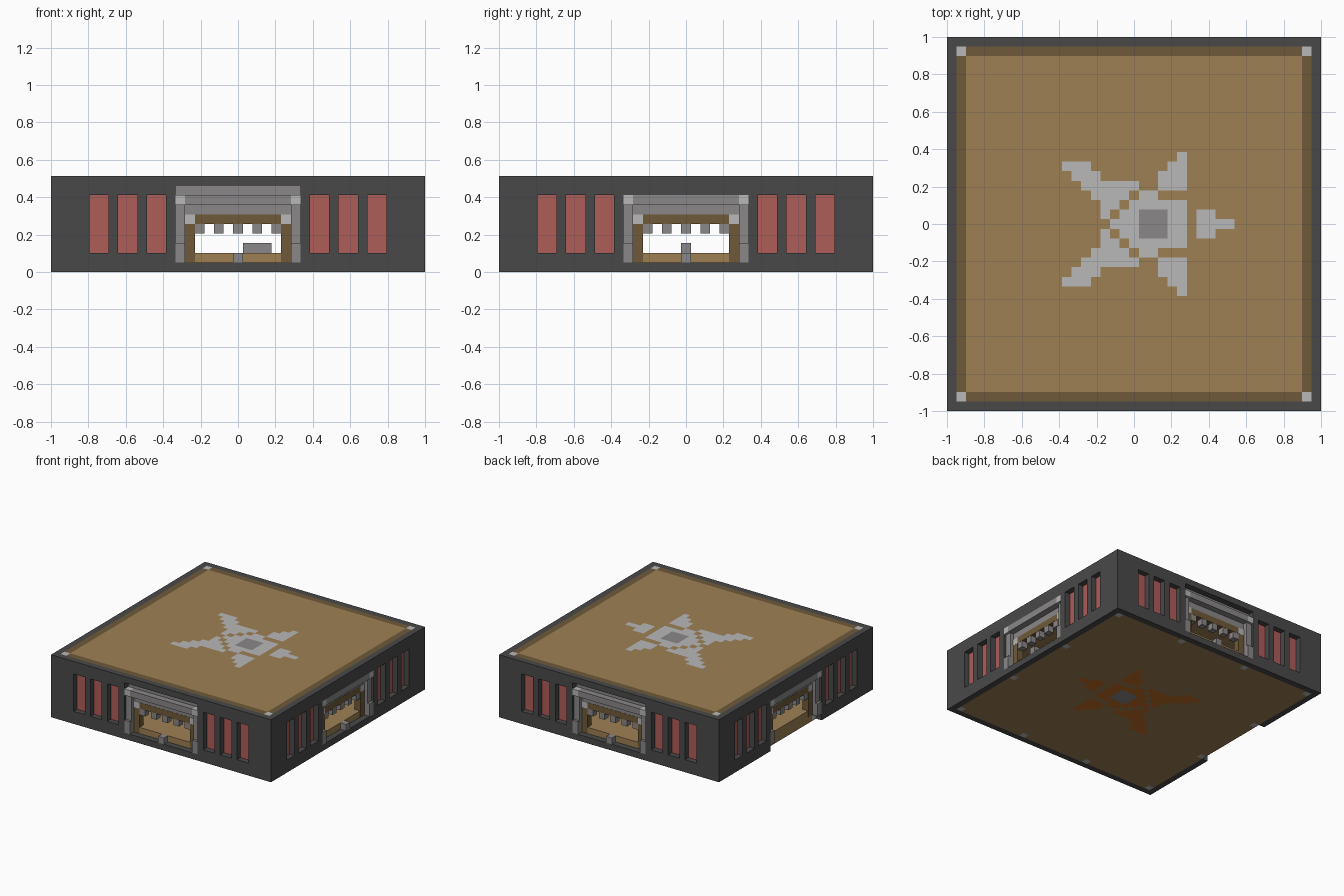
import bpy
import bmesh
from mathutils import Matrix, Vector
from math import pi

cube = bpy.data.objects.get("Cube")
if cube:
    bpy.data.objects.remove(cube, do_unlink=True)

V = 2 / 39  # one building block


def make_mat(name, rgb):
    lin = [((c / 255 + 0.055) / 1.055) ** 2.4 for c in rgb] + [1]
    m = bpy.data.materials.new(name)
    m.use_nodes = True
    m.diffuse_color = lin
    m.node_tree.nodes["Principled BSDF"].inputs["Base Color"].default_value = lin
    return m


DARK = make_mat("dark stone", (73, 73, 73))
TAN = make_mat("tan planks", (157, 128, 83))
BROWN = make_mat("brown timber", (111, 90, 57))
LIGHT = make_mat("light stone", (184, 184, 184))
GREY = make_mat("grey stone", (138, 135, 135))
RED = make_mat("red panel", (174, 93, 89))
ORANGE = make_mat("orange clay", (196, 110, 34))


def link(name, bm, mats):
    mesh = bpy.data.meshes.new(name)
    bm.to_mesh(mesh)
    bm.free()
    for m in mats:
        mesh.materials.append(m)
    ob = bpy.data.objects.new(name, mesh)
    bpy.context.collection.objects.link(ob)
    return ob


def build(name, mat, boxes, turn=0):
    """Boxes are (x0, x1, y0, y1, z0, z1) in block units."""
    bm = bmesh.new()
    for x0, x1, y0, y1, z0, z1 in boxes:
        size = Vector((x1 - x0, y1 - y0, z1 - z0)) * V
        mid = Vector((x0 + x1, y0 + y1, z0 + z1)) * V / 2
        bmesh.ops.create_cube(bm, size=1, matrix=Matrix.Translation(mid) @ Matrix.Diagonal(size).to_4x4())
    bm.transform(Matrix.Rotation(turn * pi / 2, 4, "Z"))
    link(name, bm, [mat])


def slab(name, mats, z0, z1, rule):
    """A tiled plate whose tile colours follow a rule."""
    bm = bmesh.new()
    bmesh.ops.create_grid(bm, x_segments=37, y_segments=37, size=18.5 * V,
                          matrix=Matrix.Translation((0, 0, z1 * V)))
    for f in bm.faces:
        c = f.calc_center_median() / V
        f.material_index = rule(round(c.x), round(c.y))
    ob = link(name, bm, mats)
    mod = ob.modifiers.new("thickness", "SOLIDIFY")
    mod.thickness = (z1 - z0) * V
    mod.offset = -1


def pair(x0, x1, *rest):
    """A box and its mirror image across x."""
    return [(x0, x1, *rest), (-x1, -x0, *rest)]


OUT = (-19.5, -18.5)   # outer wall layer
INN = (-18.5, -17.5)   # inner wall layer

for turn, side in enumerate(("front", "right", "back", "left")):
    door_top = 8 if turn % 2 else 9

    # outer wall, with window slots and a doorway
    wall = [(-6.5, 6.5, *OUT, door_top, 10)]
    if side != "left":
        wall.append((-6.5, 6.5, *OUT, 0, 1))
    for z0, z1 in ((0, 2), (8, 10)):
        wall += [(6.5, 18.5, *OUT, z0, z1), (-19.5, -6.5, *OUT, z0, z1)]
    for x in (6.5, 9.5, 12.5):
        wall += pair(x, x + 1, *OUT, 2, 8)
    wall += [(15.5, 18.5, *OUT, 2, 8), (-19.5, -15.5, *OUT, 2, 8)]
    build(side + "_outer_wall", DARK, wall, turn)

    # recessed red panels
    panels = []
    for x in (7.5, 10.5, 13.5):
        panels += pair(x, x + 2, -18.6, -18.5, 2, 8)
    build(side + "_window_panels", RED, panels, turn)

    # inner wall
    build(side + "_inner_wall", TAN, pair(6.5, 17.5, *INN, 2, 9), turn)

    # stone doorway surround: bases, set-back posts, caps and lintel
    surround = pair(5.5, 6.5, *OUT, 1, 3) + pair(5.5, 6.5, -19.1, -18.5, 3, 7)
    surround += [(-5.5, 5.5, *OUT, 7, 8), (-5.5, 5.5, *INN, 6, 9)]
    build(side + "_door_surround", GREY, surround, turn)
    build(side + "_door_caps", LIGHT, pair(5.5, 6.5, *OUT, 7, 8), turn)
    build(side + "_door_pillars", GREY, pair(5.5, 6.5, *INN, 2, 9), turn)

    # timber door frame with stone corners
    frame = pair(4.5, 5.5, -18.53, -17.5, 1.02, 5) + [(-4.5, 4.5, -18.53, -17.5, 5, 6)]
    build(side + "_door_frame", BROWN, frame, turn)
    build(side + "_frame_corners", LIGHT, pair(4.5, 5.5, -18.55, -17.5, 5, 6), turn)

    # hanging teeth and the threshold block
    teeth = [(i - 0.5, i + 0.5, *INN, 4, 5) for i in range(-4, 5, 2)]
    build(side + "_door_teeth", GREY, teeth, turn)
    if side != "left":
        build(side + "_threshold_block", GREY, [(-0.5, 0.5, *OUT, 1, 2)], turn)

    # corner column
    build(side + "_corner_column", LIGHT, [(-18.5, -17.5, *INN, 2, 9)], turn)

# star emblem: runs of tiles per row, mirrored across y
ROWS = {
    0: [(-2, 0), (4, 5), (7, 10)],
    1: [(-3, -3), (-1, 0), (4, 5), (7, 8)],
    2: [(-3, -2), (0, 5)],
    3: [(-4, -1), (1, 2)],
    4: [(-5, 0), (3, 5)],
    5: [(-6, -4), (3, 5)],
    6: [(-7, -5), (4, 5)],
    7: [(5, 5)],
}


def star(i, j):
    """0 plain, 1 star, 2 star centre."""
    if 1 <= i <= 3 and abs(j) <= 1:
        return 2
    return int(any(a <= i <= b for a, b in ROWS.get(abs(j), [])))


def roof_rule(i, j):
    edges = (abs(i) == 18) + (abs(j) == 18)
    return (star(i, j), 3, 1)[edges]


def floor_rule(i, j):
    on_rim = {abs(i), abs(j)} in ({18}, {6, 18})
    return 3 if on_rim else star(i, j)


slab("roof", [TAN, LIGHT, GREY, BROWN], 9, 10, roof_rule)
slab("floor", [TAN, ORANGE, GREY, LIGHT], 0, 2, floor_rule)

# low pedestal in the middle of the room, with a narrower middle block
build("pedestal", GREY, [(i - 0.5, i + 0.5, -w, w, 2, 3) for i, w in ((1, 0.5), (2, 0.4), (3, 0.5))])
